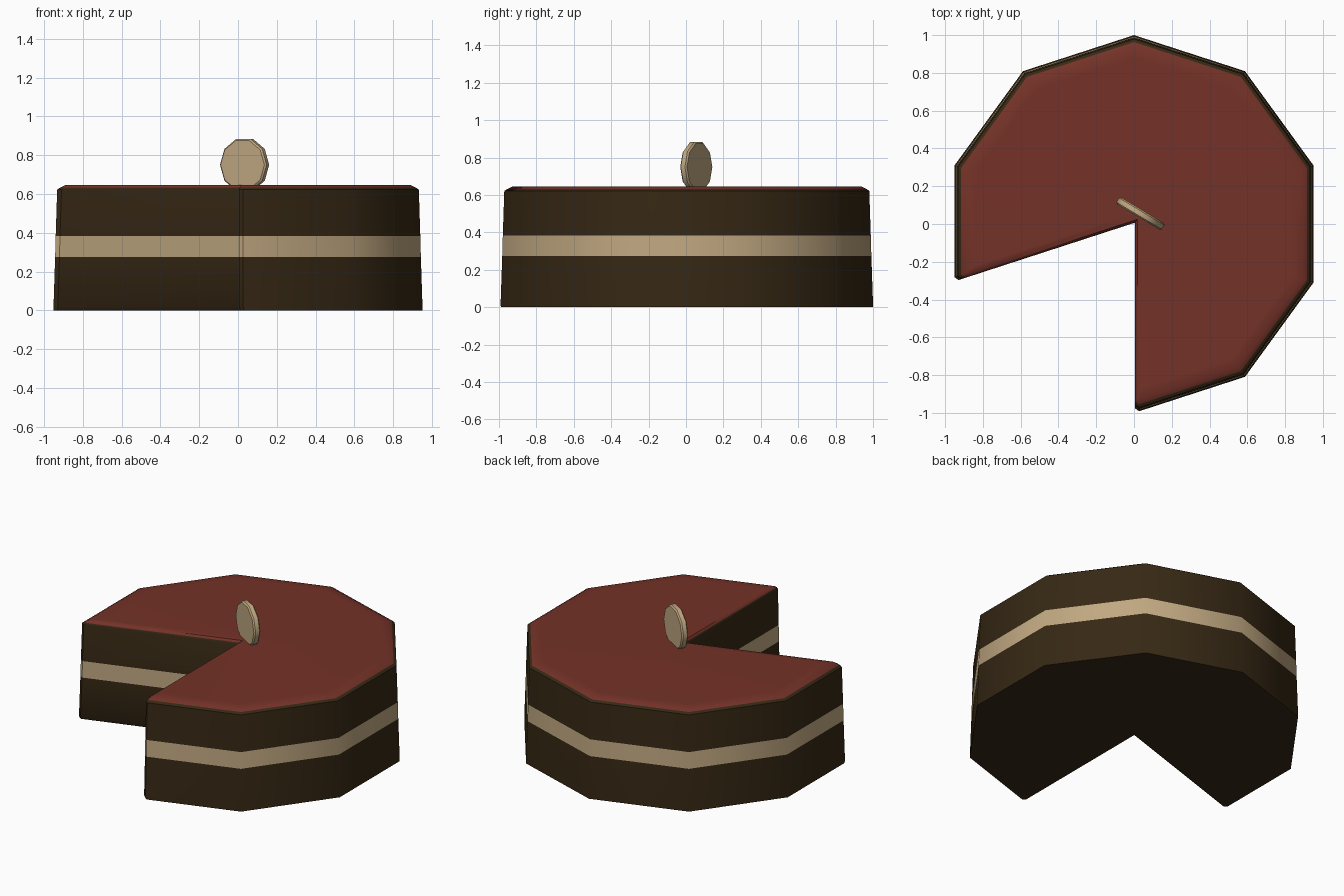
import bpy, bmesh, math
from mathutils import Vector, Matrix

if "Cube" in bpy.data.objects:
    bpy.data.objects.remove(bpy.data.objects["Cube"])


def material(name, rgb):
    m = bpy.data.materials.new(name)
    m.diffuse_color = (*rgb, 1)
    m.use_nodes = True
    m.node_tree.nodes["Principled BSDF"].inputs["Base Color"].default_value = m.diffuse_color
    return m


chocolate = material("chocolate", (0.037, 0.021, 0.007))
cream = material("cream", (0.53, 0.39, 0.22))
red_icing = material("red_icing", (0.175, 0.032, 0.021))


def finish(bm, name, mats, angle):
    bmesh.ops.recalc_face_normals(bm, faces=bm.faces)
    mesh = bpy.data.meshes.new(name)
    bm.to_mesh(mesh)
    bm.free()
    for m in mats:
        mesh.materials.append(m)
    ob = bpy.data.objects.new(name, mesh)
    bpy.context.collection.objects.link(ob)
    bpy.ops.object.select_all(action='DESELECT')
    ob.select_set(True)
    bpy.context.view_layer.objects.active = ob
    bpy.ops.object.shade_smooth_by_angle(angle=math.radians(angle))
    return ob


def polar(deg, r=1.0):
    a = math.radians(deg)
    return Vector((math.cos(a), math.sin(a), 0)) * r


def outline(z, r, d):
    """Ten-sided cake outline with two segments cut out; d insets the cut faces."""
    pts = [polar(54, d / math.sin(math.radians(36)))]
    pts.append(polar(270, r - 0.025) + polar(0, d))
    pts.append(polar(270, r).lerp(polar(306, r), 0.04 + d))
    pts += [polar(306 + 36 * i, r) for i in range(7)]
    pts.append(polar(198, r).lerp(polar(162, r), 0.04 + d))
    pts.append(polar(198, r - 0.025) + polar(108, d))
    return [p + Vector((0, 0, z)) for p in pts]


# Cake body: height, radius, cut inset, material of the band above
levels = [
    (0.0, 1.0, 0.015, 0),
    (0.015, 1.0, 0.005, 0),
    (0.275, 0.991, 0.005, 1),
    (0.383, 0.988, 0.005, 0),
    (0.622, 0.98, 0.005, 0),
    (0.633, 0.963, 0.009, 2),
    (0.645, 0.938, 0.018, 2),
    (0.646, 0.88, 0.05, 2),
]
bm = bmesh.new()
rings = [[bm.verts.new(p) for p in outline(z, r, d)] for z, r, d, _ in levels]
for lower, upper, level in zip(rings, rings[1:], levels):
    n = len(lower)
    for i in range(n):
        j = (i + 1) % n
        f = bm.faces.new((lower[i], lower[j], upper[j], upper[i]))
        f.material_index = level[3]
bm.faces.new(rings[0][::-1]).material_index = 0
bm.faces.new(rings[-1]).material_index = 2
finish(bm, "cake", [chocolate, cream, red_icing], 40)

# Upright round topper with bevelled rims
bm = bmesh.new()
place = (Matrix.Translation((0.034, 0.055, 0.75))
         @ Matrix.Rotation(math.radians(-31), 4, 'Z')
         @ Matrix.Rotation(math.radians(90), 4, 'X')
         @ Matrix.Rotation(math.radians(90), 4, 'Z'))
bmesh.ops.create_cone(bm, cap_ends=True, segments=10, radius1=0.14,
                      radius2=0.14, depth=0.042, matrix=place)
rims = [e for e in bm.edges if any(len(f.verts) > 4 for f in e.link_faces)]
bmesh.ops.bevel(bm, geom=rims, offset=0.008, segments=1, affect='EDGES')
finish(bm, "topper", [cream], 40)
